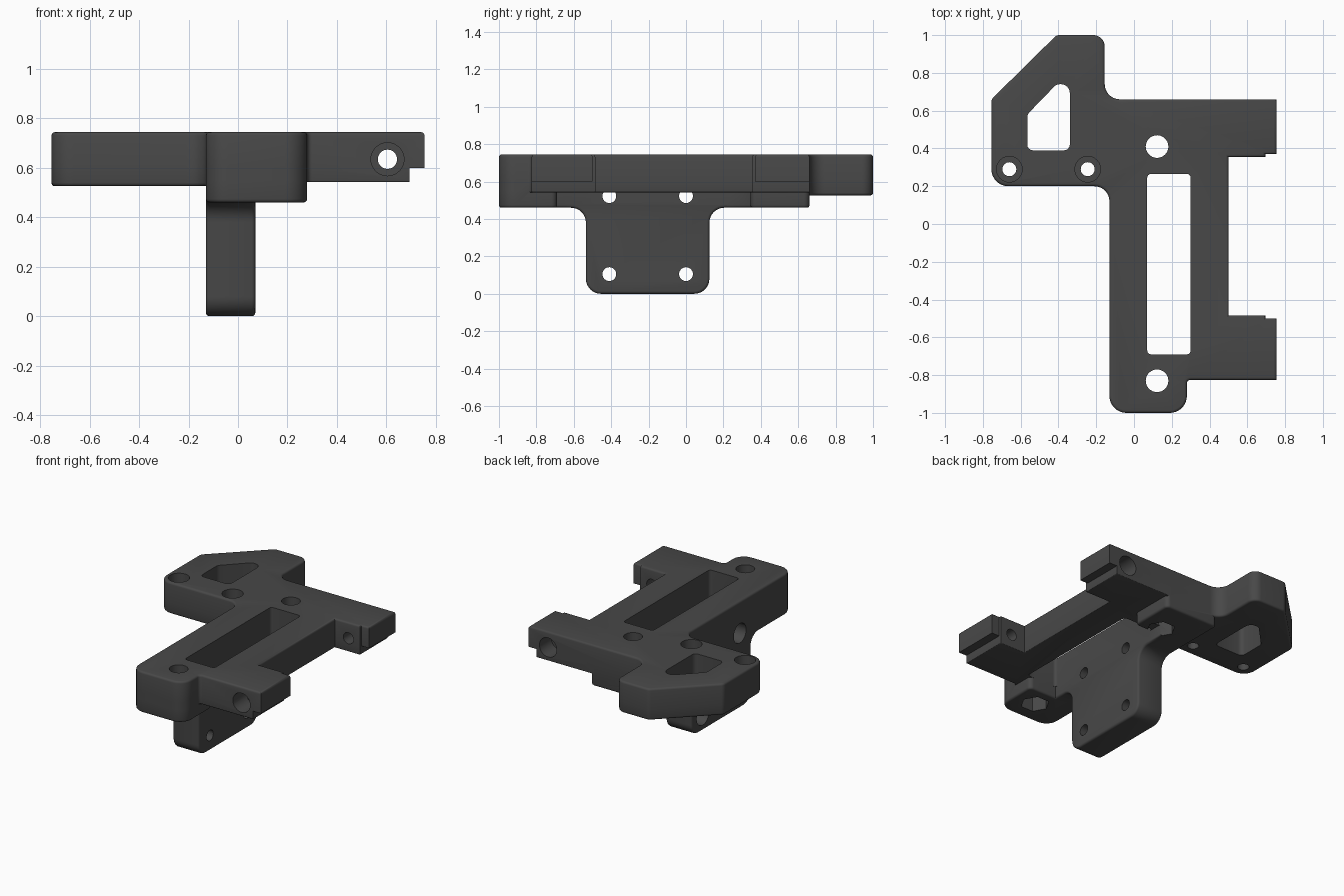
import bpy, bmesh, math
from mathutils import Vector

if "Cube" in bpy.data.objects:
    bpy.data.objects.remove(bpy.data.objects["Cube"])

grey = bpy.data.materials.new("dark grey")
grey.diffuse_color = (0.065, 0.065, 0.065, 1)
grey.use_nodes = True
grey.node_tree.nodes["Principled BSDF"].inputs["Base Color"].default_value = grey.diffuse_color
B = 0.014  # edge rounding


def rounded(points, seg=8):
    """Corners (u, v, radius), counter-clockwise, to a filleted outline."""
    out = []
    n = len(points)
    for i, (u, v, r) in enumerate(points):
        p = Vector((u, v))
        if r == 0:
            out.append(p)
            continue
        a = (Vector(points[i - 1][:2]) - p).normalized()
        b = (Vector(points[(i + 1) % n][:2]) - p).normalized()
        half = a.angle(b) / 2
        c = p + (a + b).normalized() * r / math.sin(half)
        s = p + a * r / math.tan(half) - c
        e = p + b * r / math.tan(half) - c
        sweep = s.angle_signed(e)  # clockwise positive
        for k in range(seg + 1):
            t = -sweep * k / seg
            out.append(c + Vector((s.x * math.cos(t) - s.y * math.sin(t),
                                   s.x * math.sin(t) + s.y * math.cos(t))))
    return out


def circle(u, v, r, n=32, turn=0.0):
    return [Vector((u + r * math.cos(turn + 2 * math.pi * k / n),
                    v + r * math.sin(turn + 2 * math.pi * k / n))) for k in range(n)]


def inset(pts, d):
    out = []
    for i, p in enumerate(pts):
        a = (p - pts[i - 1]).normalized()
        b = (pts[(i + 1) % len(pts)] - p).normalized()
        na, nb = Vector((-a.y, a.x)), Vector((-b.y, b.x))
        out.append(p + (na + nb) * d / (1 + na.dot(nb)))
    return out


def prism(name, pts, lo, hi, axis="z", round_lo=0.0, round_hi=0.0):
    """Extrude an outline along an axis, with optional rounded rims."""
    place = {"z": lambda u, v, w: (u, v, w), "x": lambda u, v, w: (w, u, v),
             "y": lambda u, v, w: (u, w, v)}[axis]
    quarter = [0, math.pi / 6, math.pi / 3, math.pi / 2]
    levels = []
    if round_lo:
        levels += [(lo + round_lo * (1 - math.sin(t)), round_lo * (1 - math.cos(t))) for t in quarter[::-1]]
    else:
        levels.append((lo, 0))
    if round_hi:
        levels += [(hi - round_hi * (1 - math.sin(t)), round_hi * (1 - math.cos(t))) for t in quarter]
    else:
        levels.append((hi, 0))
    bm = bmesh.new()
    rings = [[bm.verts.new(place(p.x, p.y, w)) for p in (inset(pts, d) if d else pts)] for w, d in levels]
    n = len(pts)
    for r0, r1 in zip(rings, rings[1:]):
        for i in range(n):
            bm.faces.new((r0[i], r0[(i + 1) % n], r1[(i + 1) % n], r1[i]))
    bm.faces.new(rings[0][::-1])
    bm.faces.new(rings[-1])
    bmesh.ops.recalc_face_normals(bm, faces=bm.faces[:])
    mesh = bpy.data.meshes.new(name)
    bm.to_mesh(mesh)
    bm.free()
    ob = bpy.data.objects.new(name, mesh)
    bpy.context.collection.objects.link(ob)
    mesh.materials.append(grey)
    return ob


def combine(body, tool, operation):
    mod = body.modifiers.new("combine", "BOOLEAN")
    mod.operation, mod.solver, mod.object = operation, "MANIFOLD", tool
    bpy.context.view_layer.objects.active = body
    bpy.ops.object.modifier_apply(modifier=mod.name)
    bpy.data.objects.remove(tool)


# Top plate with side bracket and two stepped arms
body = prism("mounting_bracket", rounded([
    (-0.13, -1, .09), (0.28, -1, .09), (0.28, -0.825, .02), (0.755, -0.825, 0),
    (0.755, -0.5, 0), (0.695, -0.5, 0), (0.695, -0.485, 0), (0.5, -0.485, 0),
    (0.5, 0.355, 0), (0.695, 0.355, 0), (0.695, 0.37, 0), (0.755, 0.37, 0),
    (0.755, 0.66, 0), (-0.155, 0.66, .08), (-0.155, 1, .06), (-0.41, 1, .04),
    (-0.755, 0.66, .04), (-0.755, 0.2, .09), (-0.13, 0.2, .08)]), 0.6, 0.745, round_hi=B)

parts = [
    # Lower half of the plate and the shorter arm undersides
    prism("plate_underside", rounded([
        (-0.13, -1, .09), (0.28, -1, .09), (0.28, -0.825, .02), (0.695, -0.825, 0),
        (0.695, -0.485, 0), (0.5, -0.485, 0), (0.5, 0.355, 0), (0.695, 0.355, 0),
        (0.695, 0.66, 0), (-0.13, 0.66, 0)]), 0.542, 0.61, round_lo=0.006),
    # Lower half of the side bracket
    prism("bracket_underside", rounded([
        (-0.755, 0.2, .09), (-0.13, 0.2, .08), (-0.13, 0.1, 0), (0, 0.1, 0), (0, 0.66, 0),
        (-0.155, 0.66, .08), (-0.155, 1, .06), (-0.41, 1, .04), (-0.755, 0.66, .04)]),
        0.526, 0.61, round_lo=B),
    # Deep rail with a nut block at each end
    prism("nut_blocks", rounded([
        (-0.13, -1, .09), (0.28, -1, .09), (0.28, -0.69, .03), (0.07, -0.69, 0),
        (0.07, 0.345, 0), (0.28, 0.345, .03), (0.28, 0.66, .03), (-0.13, 0.66, .03)]),
        0.46, 0.61, round_lo=B),
    # Hanging mounting plate with flared top
    prism("mounting_plate", rounded([
        (-0.535, 0, .08), (0.125, 0, .08), (0.125, 0.46, .08), (0.23, 0.46, 0),
        (0.23, 0.55, 0), (-0.64, 0.55, 0), (-0.64, 0.46, 0), (-0.535, 0.46, .08)]),
        -0.13, 0.07, "x", round_lo=B, round_hi=B),
]
for p in parts:
    combine(body, p, "UNION")

# Long slot and bracket window
cuts = [
    prism("slot", rounded([(0.07, -0.69, .02), (0.3, -0.69, .02), (0.3, 0.265, .02), (0.07, 0.265, .02)], 4), 0.3, 0.9),
    prism("window", rounded([(-0.565, 0.39, .03), (-0.34, 0.39, .03), (-0.34, 0.74, .045),
                             (-0.41, 0.74, .04), (-0.565, 0.58, .04)], 4), 0.3, 0.9),
]
# Vertical bolt holes with hexagonal nut pockets
for y in (-0.83, 0.41):
    cuts.append(prism("bolt_hole", circle(0.122, y, 0.06), 0.3, 0.9))
    cuts.append(prism("nut_pocket", circle(0.122, y, 0.092, 6), 0.3, 0.56))
# Counterbored bracket holes
for x in (-0.66, -0.245):
    cuts.append(prism("screw_hole", circle(x, 0.29, 0.037), 0.3, 0.9))
    cuts.append(prism("screw_head", circle(x, 0.29, 0.068), 0.645, 0.9))
# Counterbored mounting plate holes
for y in (-0.41, 0.0):
    for z in (0.105, 0.522):
        cuts.append(prism("plate_hole", circle(y, z, 0.037), -0.3, 0.2, "x"))
        cuts.append(prism("plate_head", circle(y, z, 0.068), -0.3, -0.03, "x"))
# Cross holes through both arms, counterbored outside
cuts.append(prism("arm_hole", circle(0.605, 0.635, 0.039), -1.2, 1.2, "y"))
cuts.append(prism("arm_head_front", circle(0.605, 0.635, 0.067), -1.2, -0.68, "y"))
cuts.append(prism("arm_head_back", circle(0.605, 0.635, 0.067), 0.53, 1.2, "y"))
for c in cuts:
    combine(body, c, "DIFFERENCE")

bpy.ops.object.select_all(action="DESELECT")
body.select_set(True)
bpy.context.view_layer.objects.active = body
bpy.ops.object.shade_smooth_by_angle(angle=math.radians(32))
